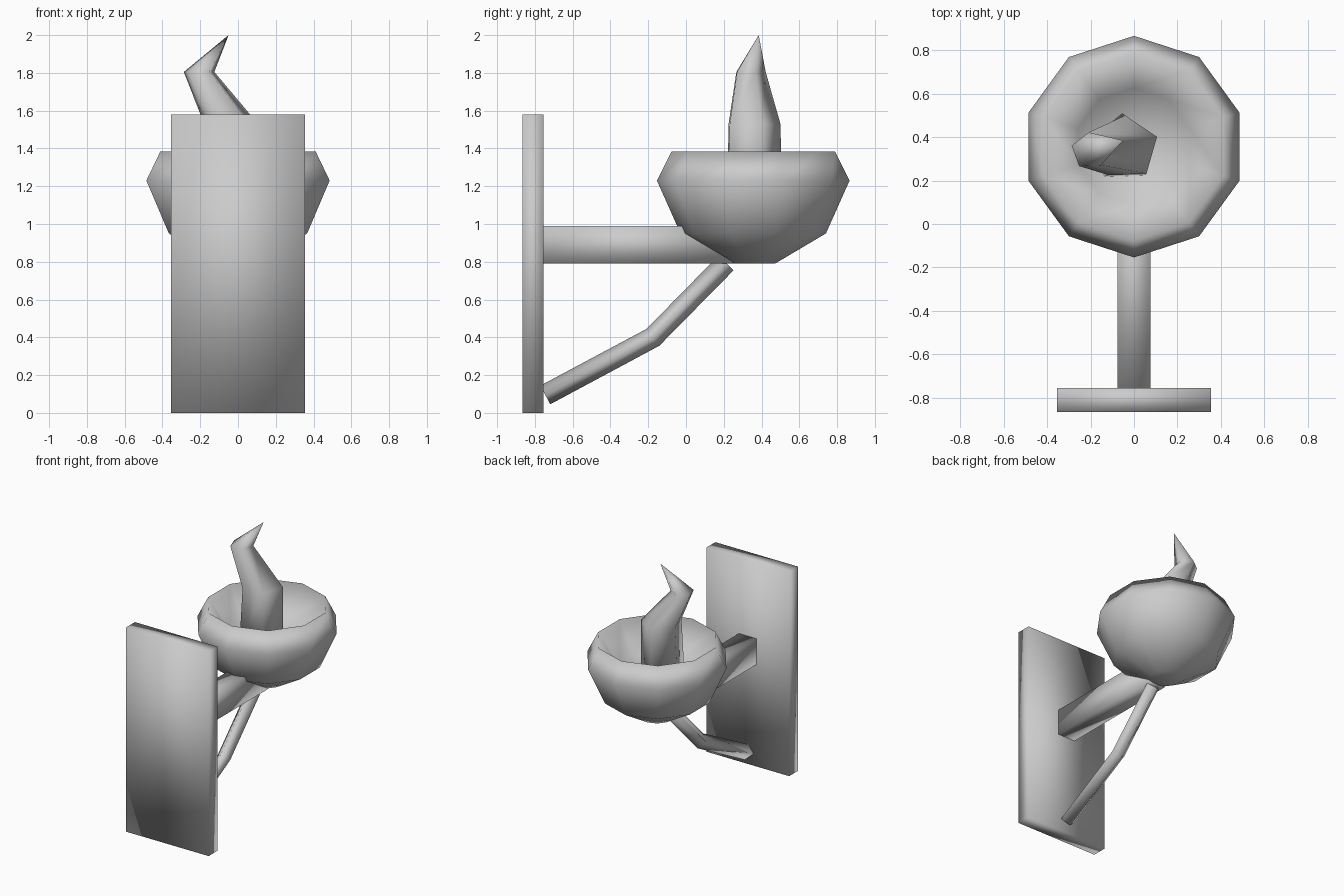
import bpy, bmesh
from math import cos, sin, radians, tau
from mathutils import Vector

default = bpy.data.objects.get("Cube")
if default:
    bpy.data.objects.remove(default, do_unlink=True)

grey = bpy.data.materials.new("plain_grey")
grey.use_nodes = True
grey.diffuse_color = (0.6, 0.6, 0.6, 1)
grey.node_tree.nodes["Principled BSDF"].inputs["Base Color"].default_value = (0.6, 0.6, 0.6, 1)


def finish(bm, name):
    bmesh.ops.recalc_face_normals(bm, faces=bm.faces[:])
    mesh = bpy.data.meshes.new(name)
    bm.to_mesh(mesh)
    bm.free()
    mesh.materials.append(grey)
    mesh.shade_smooth()
    obj = bpy.data.objects.new(name, mesh)
    bpy.context.collection.objects.link(obj)
    return obj


def box(name, low, high):
    low, high = Vector(low), Vector(high)
    bm = bmesh.new()
    bmesh.ops.create_cube(bm, size=1)
    bmesh.ops.scale(bm, vec=high - low, verts=bm.verts[:])
    bmesh.ops.translate(bm, vec=(low + high) / 2, verts=bm.verts[:])
    return finish(bm, name)


def ring(centre, radius, sides, phase, u=Vector((1, 0, 0)), v=Vector((0, 1, 0))):
    """Points of a regular polygon; zero radius gives a single tip point."""
    centre = Vector(centre)
    if radius == 0:
        return [centre]
    angles = [radians(phase) + tau * i / sides for i in range(sides)]
    return [centre + radius * (u * cos(a) + v * sin(a)) for a in angles]


def loft(name, rings):
    """Skin consecutive rings, closing open ends with a cap."""
    bm = bmesh.new()
    loops = [[bm.verts.new(p) for p in r] for r in rings]
    for a, b in zip(loops, loops[1:]):
        n = max(len(a), len(b))
        for i in range(n):
            j = (i + 1) % n
            if len(b) == 1:
                bm.faces.new((a[i], a[j], b[0]))
            else:
                bm.faces.new((a[i], a[j], b[j], b[i]))
    for end in (loops[0], loops[-1]):
        if len(end) > 2:
            bm.faces.new(end)
    return finish(bm, name)


# Wall plate and horizontal arm
box("wall_plate", (-0.355, -0.866, 0), (0.355, -0.755, 1.58))
box("support_arm", (-0.076, -0.76, 0.79), (0.076, 0.25, 0.99))

# Bent brace with a diamond cross-section, mitred at the elbow
path = [Vector(p) for p in ((0, -0.745, 0.095), (0, -0.175, 0.4), (0, 0.212, 0.794))]
first = (path[1] - path[0]).normalized()
second = (path[2] - path[1]).normalized()
side = Vector((1, 0, 0))
sections = []
for point, direction in zip(path, (first, (first + second).normalized(), second)):
    sections.append(ring(point, 0.056, 4, 0, side, side.cross(direction)))
loft("diagonal_brace", sections)

# Ten-sided bowl: outer profile up to the rim, then the hollow inside
profile = [(0.115, 0.79), (0.385, 0.95), (0.51, 1.23), (0.432, 1.385), (0.27, 1.17), (0, 1.12)]
loft("fire_bowl", [ring((0, 0.356, z), r, 10, 90) for r, z in profile])

# Five-sided flame that leans over and flicks back to a tip
flame = [((-0.05, 0.35, 1.1), 0.16), ((-0.035, 0.35, 1.53), 0.15),
         ((-0.205, 0.337, 1.805), 0.085), ((-0.05, 0.385, 2.0), 0)]
loft("flame", [ring(c, r, 5, 20) for c, r in flame])
